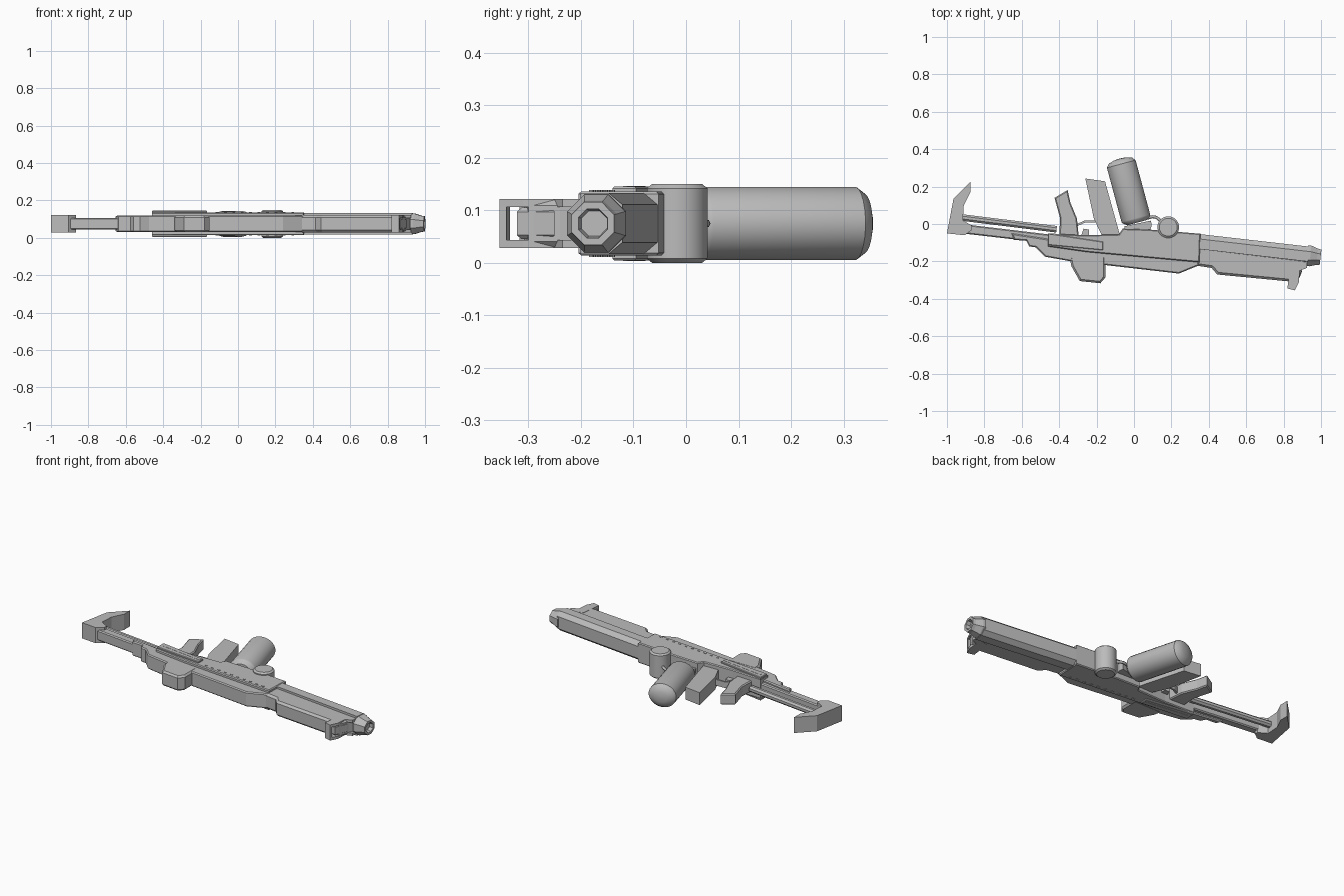
import bpy, bmesh, math
from mathutils import Vector

if "Cube" in bpy.data.objects:
    bpy.data.objects.remove(bpy.data.objects["Cube"])

C = 0.075  # middle height: everything is symmetric about this plane
grey = bpy.data.materials.new("mid_grey")
grey.diffuse_color = (0.5, 0.5, 0.5, 1)
grey.use_nodes = True
grey.node_tree.nodes["Principled BSDF"].inputs["Base Color"].default_value = grey.diffuse_color


def finish(name, bm, smooth=False):
    bmesh.ops.recalc_face_normals(bm, faces=bm.faces)
    me = bpy.data.meshes.new(name)
    bm.to_mesh(me)
    bm.free()
    me.materials.append(grey)
    ob = bpy.data.objects.new(name, me)
    bpy.context.collection.objects.link(ob)
    if smooth:
        bpy.ops.object.select_all(action='DESELECT')
        ob.select_set(True)
        bpy.context.view_layer.objects.active = ob
        bpy.ops.object.shade_smooth_by_angle(angle=math.radians(35))
    return ob


def plate(name, pts, half, chamfer=0.0, mid=C):
    """Side profile extruded in z, with optional chamfered rims."""
    bm = bmesh.new()
    face = bm.faces.new([bm.verts.new((x, y, mid - half)) for x, y in pts])
    ext = bmesh.ops.extrude_face_region(bm, geom=[face])
    bmesh.ops.translate(bm, vec=(0, 0, 2 * half),
                        verts=[g for g in ext["geom"] if isinstance(g, bmesh.types.BMVert)])
    if chamfer:
        rims = [e for e in bm.edges if abs(e.verts[0].co.z - e.verts[1].co.z) < 1e-6]
        bmesh.ops.bevel(bm, geom=rims, offset=chamfer, segments=1, affect='EDGES')
    return finish(name, bm)


def loft(name, rings, smooth=False):
    """Skin closed rings of points and cap both ends."""
    bm = bmesh.new()
    vs = [[bm.verts.new(p) for p in r] for r in rings]
    n = len(vs[0])
    for a, b in zip(vs, vs[1:]):
        for i in range(n):
            j = (i + 1) % n
            bm.faces.new((a[i], a[j], b[j], b[i]))
    bm.faces.new(vs[0])
    bm.faces.new(vs[-1])
    return finish(name, bm, smooth)


def lathe(name, origin, direction, profile, n, flat=1.0, smooth=False):
    """Turned part: profile is (radius, distance along direction)."""
    o, d = Vector(origin), Vector(direction).normalized()
    u = d.orthogonal().normalized() if abs(d.z) > 0.5 else Vector((-d.y, d.x, 0))
    w = d.cross(u)
    rings = []
    for r, t in profile:
        ring = []
        for i in range(n):
            a = 2 * math.pi * (i + 0.5) / n
            ring.append(o + d * t + u * r * math.cos(a) + w * r * flat * math.sin(a))
        rings.append(ring)
    return loft(name, rings, smooth)


# Stock: shoulder plate, lower bar, upper rod
plate("shoulder_plate", [(-1, -0.05), (-0.965, 0.135), (-0.875, 0.225), (-0.875, 0.17),
      (-0.91, 0.1), (-0.915, 0.02), (-0.865, -0.01), (-0.865, -0.03), (-0.905, -0.06)], 0.047)
plate("stock_bar", [(-0.92, 0.0), (-0.4, -0.062), (-0.4, -0.11), (-0.92, -0.05)], 0.031, 0.006)
lathe("stock_rod", (-0.93, 0.036, C), (0.5, -0.062, 0), [(0.019, 0), (0.019, 0.52)], 8)

# Receiver: wide upper body, narrower stepped lower body
plate("receiver_upper", [(-0.46, -0.05), (-0.265, -0.06), (-0.08, -0.055), (-0.06, -0.025),
      (0.085, -0.03), (0.355, -0.052), (0.35, -0.205), (-0.25, -0.15), (-0.46, -0.12)], 0.061, 0.005)
plate("receiver_lower", [(-0.655, -0.05), (-0.64, -0.085), (-0.575, -0.09), (-0.56, -0.12),
      (-0.525, -0.125), (-0.475, -0.175), (-0.335, -0.2), (-0.15, -0.22), (0.24, -0.265),
      (0.35, -0.22), (0.355, -0.19), (-0.17, -0.125), (-0.46, -0.08)], 0.044, 0.006)
for side, tag in ((1, "left"), (-1, "right")):
    z = C + side * 0.063
    plate("side_strip_" + tag, [(-0.46, -0.05), (-0.165, -0.095), (-0.165, -0.14), (-0.46, -0.112)],
          0.007, 0.003, z)
    plate("side_rib_" + tag, [(-0.44, -0.077), (-0.17, -0.113), (-0.17, -0.12), (-0.44, -0.085)],
          0.008, 0, z)
    # row of small studs along the receiver flank
    for i in range(10):
        x = -0.12 + i * 0.045
        y = -0.135 - 0.1 * (x + 0.12)
        plate(f"stud_{tag}_{i}", [(x, y), (x + 0.015, y - 0.0015), (x + 0.015, y - 0.0095),
              (x, y - 0.008)], 0.0015, 0, C + side * 0.062)

# Box housing on the -y edge
plate("edge_housing", [(-0.345, -0.17), (-0.335, -0.225), (-0.29, -0.305), (-0.18, -0.317),
      (-0.152, -0.285), (-0.152, -0.17)], 0.045, 0.01)

# Grip, trigger, guard and magazine
plate("grip", [(-0.425, 0.14), (-0.355, 0.182), (-0.34, 0.115), (-0.305, 0.03), (-0.295, -0.07),
      (-0.4, -0.07), (-0.395, 0.03)], 0.033, 0.006)
plate("trigger", [(-0.27, -0.025), (-0.24, -0.03), (-0.24, -0.07), (-0.285, -0.07)], 0.01)
plate("trigger_guard", [(-0.305, 0.0), (-0.265, 0.018), (-0.18, 0.02), (-0.18, 0.008),
      (-0.26, 0.008), (-0.305, -0.012)], 0.018)
plate("magazine", [(-0.26, 0.243), (-0.155, 0.228), (-0.075, -0.06), (-0.17, -0.066),
      (-0.215, 0.03)], 0.037)

# Canister with domed end, its cradle, round drum and hose
lathe("canister", (0.015, 0.012, C), (-0.26, 0.966, 0),
      [(0.055, -0.005), (0.077, 0.012), (0.08, 0.02), (0.08, 0.32), (0.065, 0.338),
       (0.035, 0.347), (0.01, 0.35)], 24, 0.88, True)
plate("canister_cradle", [(-0.05, -0.012), (0.09, 0.018), (0.095, -0.005), (0.085, -0.04),
      (-0.05, -0.04)], 0.025)
lathe("drum", (0.183, -0.017, 0), (0, 0, 1),
      [(0.048, 0), (0.058, 0.008), (0.058, 0.142), (0.048, 0.15)], 24, 1, True)
cu = bpy.data.curves.new("hose", 'CURVE')
cu.dimensions = '3D'
cu.bevel_depth = 0.008
cu.bevel_resolution = 1
cu.resolution_u = 5
cu.materials.append(grey)
sp = cu.splines.new('BEZIER')
sp.bezier_points.add(2)
for bp, p in zip(sp.bezier_points, [(0.065, 0.03, C), (0.11, 0.038, C), (0.15, 0.01, C)]):
    bp.co = p
    bp.handle_left_type = bp.handle_right_type = 'AUTO'
bpy.context.collection.objects.link(bpy.data.objects.new("hose", cu))

# Barrel shroud: chamfered upper tube swept along the tilted axis
section = [(0.04, -0.036), (0.04, 0.036), (0.014, 0.058), (-0.04, 0.058), (-0.04, -0.058), (0.014, -0.058)]
tilt = Vector((0.595, -0.068, 0)).normalized()
up = Vector((-tilt.y, tilt.x, 0))
rings = [[Vector(p) + up * v + Vector((0, 0, w)) for v, w in section]
         for p in ((0.34, -0.093, C), (0.935, -0.161, C))]
loft("barrel_shroud", rings)
plate("fore_lower", [(0.33, -0.12), (0.33, -0.222), (0.415, -0.235), (0.445, -0.27), (0.84, -0.308),
      (0.88, -0.3), (0.9, -0.24), (0.925, -0.19)], 0.046, 0.012)

# Muzzle: eight-sided tapered cap with a recessed bore
lathe("muzzle", (0.925, -0.169, C), tilt,
      [(0.06, 0), (0.06, 0.018), (0.047, 0.055), (0.044, 0.073), (0.03, 0.073), (0.026, 0.05)], 8)

# Front sight: two wings, end bar and centre post
wing = [(0.835, -0.22), (0.82, -0.345), (0.86, -0.355), (0.882, -0.31), (0.885, -0.25),
        (0.925, -0.235), (0.925, -0.2)]
for side, tag in ((1, "left"), (-1, "right")):
    plate("sight_wing_" + tag, wing, 0.008, 0, C + side * 0.039)
plate("sight_bar", [(0.823, -0.335), (0.82, -0.345), (0.86, -0.355), (0.865, -0.342)], 0.04)
plate("sight_post", [(0.84, -0.25), (0.845, -0.318), (0.87, -0.322), (0.9, -0.25)], 0.03, 0.008)
